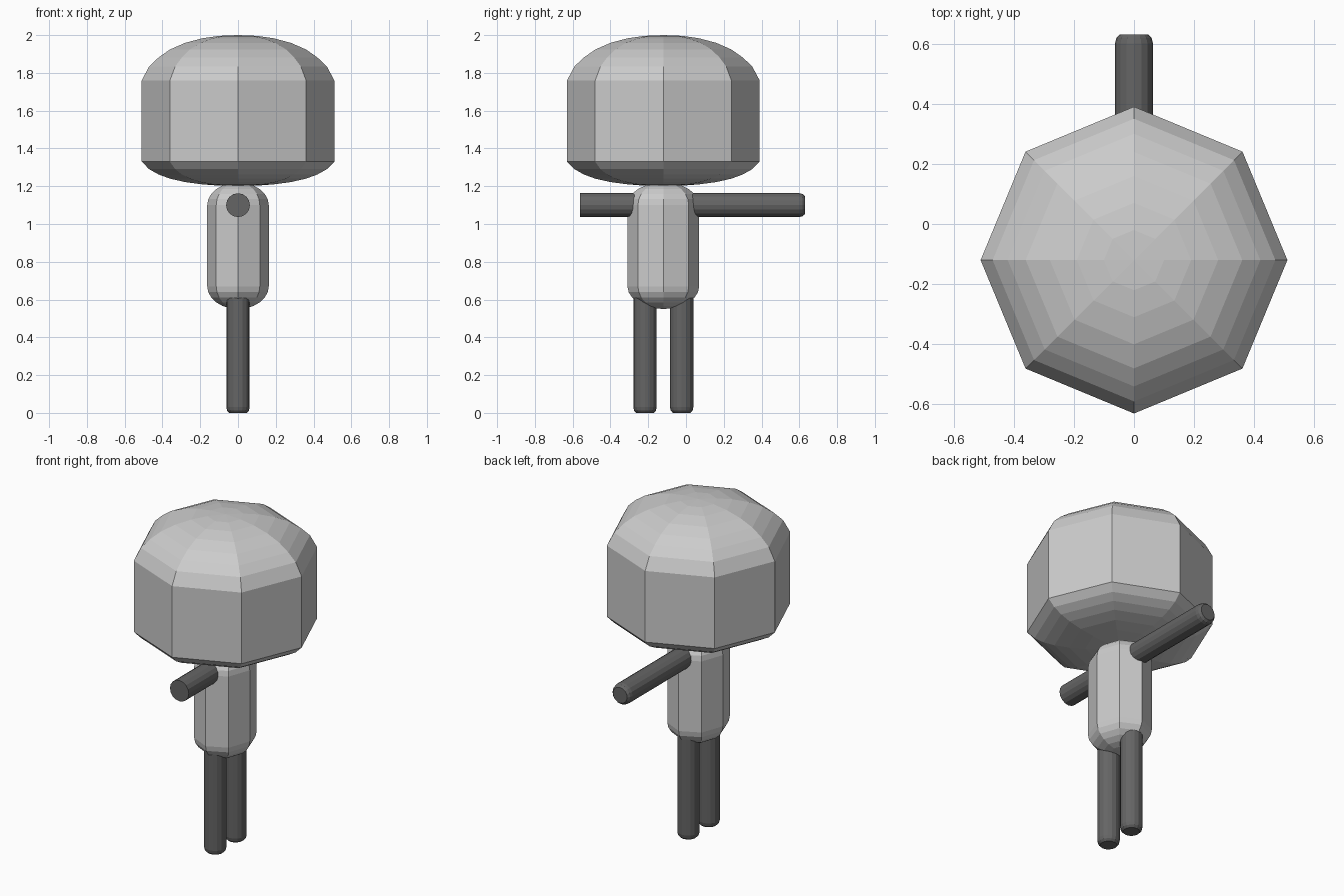
import bpy, bmesh, math
from mathutils import Matrix, Vector

if "Cube" in bpy.data.objects:
    bpy.data.objects.remove(bpy.data.objects["Cube"])


def material(name, v):
    m = bpy.data.materials.new(name)
    m.diffuse_color = (v, v, v, 1)
    m.use_nodes = True
    m.node_tree.nodes["Principled BSDF"].inputs["Base Color"].default_value = m.diffuse_color
    return m


light_grey = material("light grey", 0.6)
dark_grey = material("dark grey", 0.13)
CY = -0.12  # figure axis


def lathe(name, profile, sides, mat, matrix, sx=1, sy=1):
    """Turn (radius, height) points around z; ends are closed."""
    bm = bmesh.new()
    rings = []
    for r, h in profile:
        if r == 0:
            rings.append([bm.verts.new((0, 0, h))] * sides)
        else:
            rings.append([bm.verts.new((sx * r * math.cos(math.tau * i / sides),
                                        sy * r * math.sin(math.tau * i / sides), h))
                          for i in range(sides)])
    for a, b in zip(rings, rings[1:]):
        for i in range(sides):
            j = (i + 1) % sides
            bm.faces.new(list(dict.fromkeys((a[i], a[j], b[j], b[i]))))
    for ring in (rings[0], rings[-1]):
        if ring[0] is not ring[1]:
            bm.faces.new(ring)
    bmesh.ops.recalc_face_normals(bm, faces=bm.faces)
    bm.transform(matrix)
    me = bpy.data.meshes.new(name)
    bm.to_mesh(me)
    bm.free()
    me.materials.append(mat)
    ob = bpy.data.objects.new(name, me)
    bpy.context.collection.objects.link(ob)
    return ob


def rod(name, start, end, radius):
    """Round bar with a small bevel at its far end."""
    start, end = Vector(start), Vector(end)
    d = end - start
    n = d.length
    turn = Vector((0, 0, 1)).rotation_difference(d).to_matrix().to_4x4()
    profile = [(radius, 0), (radius, n - 0.03), (radius * 0.93, n - 0.012), (radius * 0.75, n)]
    return lathe(name, profile, 16, dark_grey, Matrix.Translation(start) @ turn)


axis = Matrix.Translation((0, CY, 0))

# Big eight-sided head with shallow domes
head = [(0, 1.2), (0.10, 1.203), (0.19, 1.21), (0.28, 1.222), (0.36, 1.24),
        (0.42, 1.262), (0.47, 1.29), (0.51, 1.33),
        (0.51, 1.76), (0.47, 1.835), (0.42, 1.882), (0.36, 1.924),
        (0.28, 1.959), (0.19, 1.983), (0.10, 1.996), (0, 2.0)]
lathe("head", head, 8, light_grey, axis)

# Capsule body, a little wider along y
angles = [math.pi / 2 * k / 6 for k in range(7)]
body = [(math.sin(a) if k else 0, 0.67 - 0.12 * math.cos(a)) for k, a in enumerate(angles)]
body += [(r, 1.77 - h) for r, h in reversed(body)]
lathe("body", body, 8, light_grey, axis, 0.163, 0.19)

# Legs
for name, y in (("front_leg", -0.217), ("back_leg", -0.023)):
    rod(name, (0, y, 0.68), (0, y, 0), 0.062)

# Arms: short flat-ended one in front, long one behind
rod("back_arm", (0, CY, 1.1), (0, 0.63, 1.1), 0.063)
lathe("front_arm", [(0.063, 0), (0.063, 0.44)], 16, dark_grey,
      Matrix.Translation((0, CY, 1.1)) @ Matrix.Rotation(math.pi / 2, 4, 'X'))
